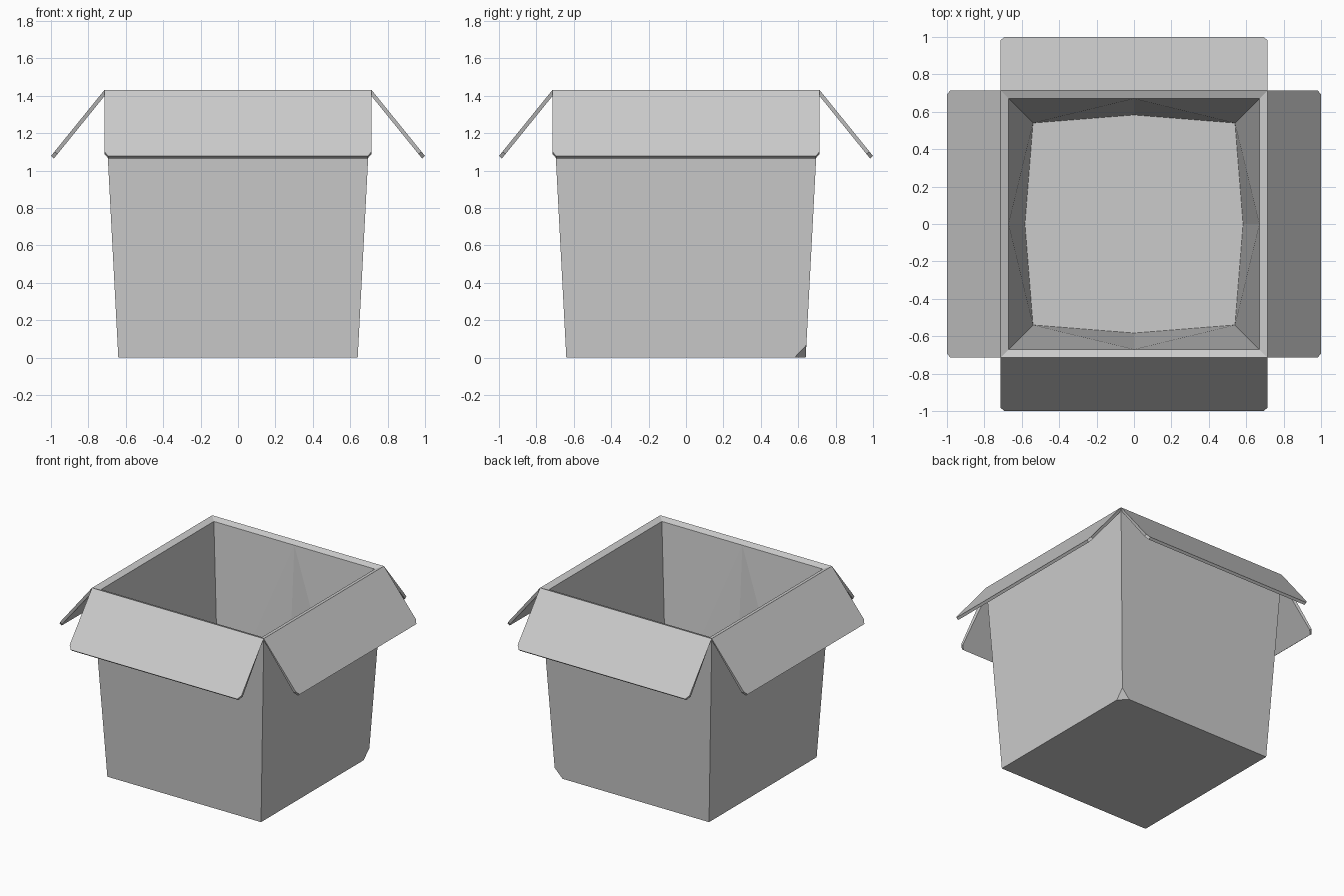
import bpy, bmesh
from math import pi
from mathutils import Matrix, Vector

if "Cube" in bpy.data.objects:
    bpy.data.objects.remove(bpy.data.objects["Cube"])


def to_object(bm, name):
    bmesh.ops.recalc_face_normals(bm, faces=bm.faces)
    mesh = bpy.data.meshes.new(name)
    bm.to_mesh(mesh)
    bm.free()
    obj = bpy.data.objects.new(name, mesh)
    bpy.context.collection.objects.link(obj)
    return obj


def ring(bm, corner, z, mid=None):
    """Square ring; with mid given, each side also gets a middle vertex."""
    verts = []
    for k in range(4):
        rot = Matrix.Rotation(k * pi / 2, 3, 'Z')
        verts.append(bm.verts.new(rot @ Vector((corner, -corner, z))))
        if mid is not None:
            verts.append(bm.verts.new(rot @ Vector((mid, 0, z))))
    return verts


# Tapered open box with thick walls, sloping rim and slightly bulged interior
bm = bmesh.new()
base = ring(bm, 0.64, 0)
rim_out = ring(bm, 0.715, 1.43)
rim_in = ring(bm, 0.67, 1.413, 0.67)
floor = ring(bm, 0.54, 0.05, 0.583)
bm.faces.new(base)
bm.faces.new(floor)
for i in range(4):
    j = (i + 1) % 4
    c, m, n = 2 * i, 2 * i + 1, 2 * j
    bm.faces.new((base[i], base[j], rim_out[j], rim_out[i]))
    bm.faces.new((rim_out[i], rim_out[j], rim_in[n], rim_in[m], rim_in[c]))
    # inner wall, fanned from the middle of the rim
    for a, b in ((c, m), (n, m)):
        bm.faces.new((rim_in[a], rim_in[b], floor[a]))
        bm.faces.new((rim_in[b], floor[a], floor[b]))

# Clipped bottom corner at back right
cut = bmesh.ops.bisect_plane(
    bm, geom=bm.verts[:] + bm.edges[:] + bm.faces[:],
    plane_co=(0.64, 0.58, 0), plane_no=(1, 1, -1), clear_outer=True)
bmesh.ops.holes_fill(bm, edges=[e for e in bm.edges if e.is_boundary], sides=0)
to_object(bm, "box_body")


# Four folded-out flaps with clipped outer corners
def flap(name, angle):
    hinge, tip = Vector((0.715, 0, 1.43)), Vector((1.0, 0, 1.078))
    inward = Vector((-0.016, 0, -0.013))
    w, clip = 0.715, 0.022
    t = 1 - 0.03 / (tip - hinge).length
    outline = [(0, -w), (t, -w), (1, -w + clip), (1, w - clip), (t, w), (0, w)]
    bm = bmesh.new()
    top = [bm.verts.new(hinge.lerp(tip, s) + Vector((0, y, 0))) for s, y in outline]
    low = [bm.verts.new(v.co + inward) for v in top]
    for v in (low[0], low[-1]):       # keep the hinge end inside the wall
        v.co.y *= 0.98
    bm.faces.new(top)
    bm.faces.new(low)
    for i in range(6):
        j = (i + 1) % 6
        bm.faces.new((top[i], top[j], low[j], low[i]))
    bm.transform(Matrix.Rotation(angle, 4, 'Z'))
    to_object(bm, name)


for k, side in enumerate(("right", "back", "left", "front")):
    flap(side + "_flap", k * pi / 2)
